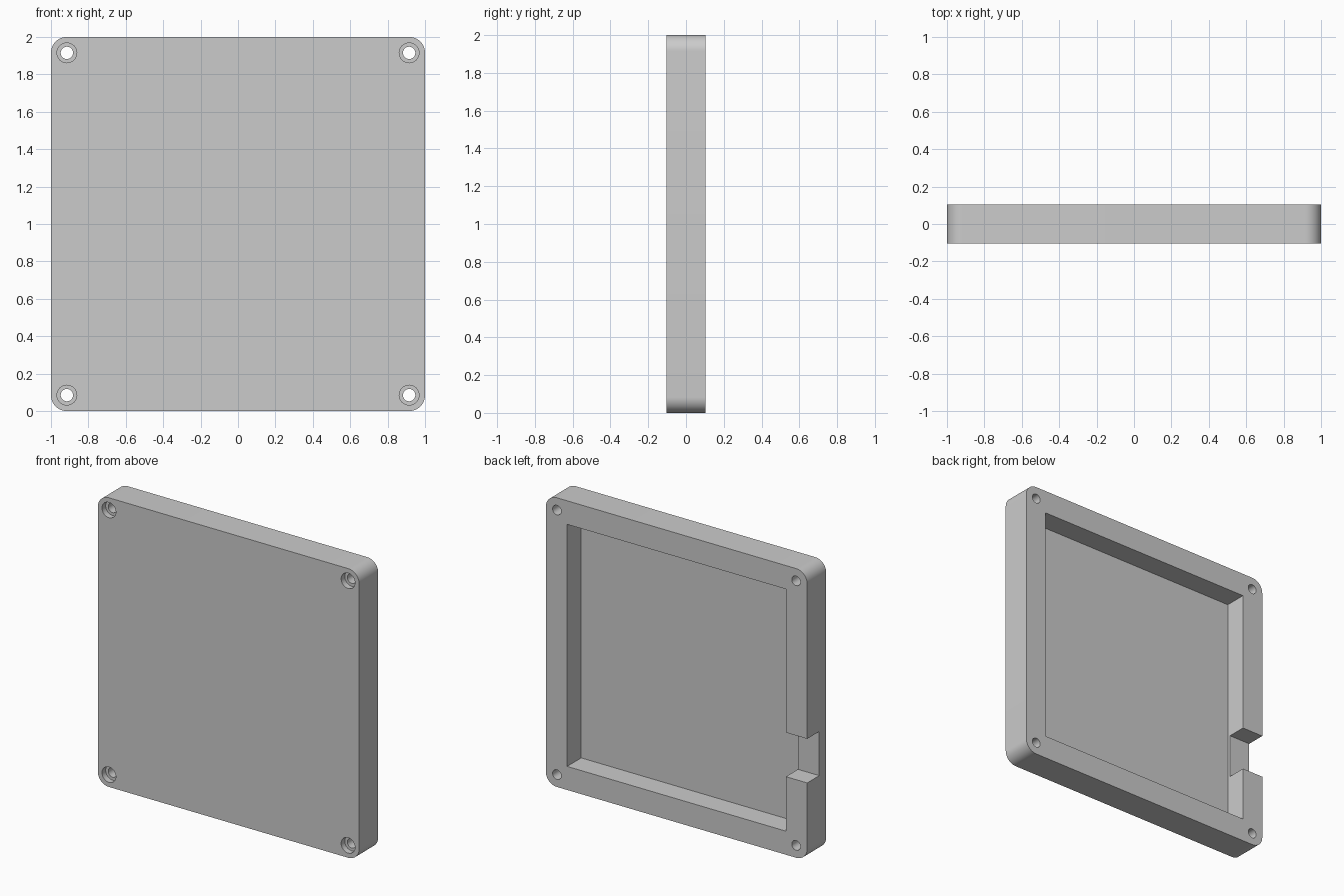
import bpy
import bmesh
from math import cos, sin, pi, radians
from mathutils import Matrix, Vector

cube = bpy.data.objects.get("Cube")
if cube:
    bpy.data.objects.remove(cube, do_unlink=True)

HALF_T = 0.104      # half thickness
CORNER = 0.084      # corner radius
HOLE = 0.915        # screw offset from centre
POCKET = 0.837      # pocket half width
FLOOR_Y = -0.05     # pocket floor
NOTCH_Y = -0.028    # cable notch floor
SEAT_Y = -0.064     # screw head seat

grey = bpy.data.materials.new("light_grey")
grey.use_nodes = True
grey.diffuse_color = (0.6, 0.6, 0.6, 1)
grey.node_tree.nodes["Principled BSDF"].inputs["Base Color"].default_value = (0.6, 0.6, 0.6, 1)


def make_object(name, bm):
    bmesh.ops.recalc_face_normals(bm, faces=bm.faces)
    mesh = bpy.data.meshes.new(name)
    bm.to_mesh(mesh)
    bm.free()
    mesh.materials.append(grey)
    obj = bpy.data.objects.new(name, mesh)
    bpy.context.collection.objects.link(obj)
    return obj


def box(name, low, high):
    low, high = Vector(low), Vector(high)
    bm = bmesh.new()
    bmesh.ops.create_cube(bm, size=1, matrix=Matrix.Translation((low + high) / 2)
                          @ Matrix.Diagonal((high - low).to_4d()))
    return make_object(name, bm)


def cylinder_y(name, x, z, radius, y0, y1):
    bm = bmesh.new()
    bmesh.ops.create_cone(bm, cap_ends=True, segments=40, radius1=radius, radius2=radius,
                          depth=y1 - y0,
                          matrix=Matrix.Translation((x, (y0 + y1) / 2, z))
                          @ Matrix.Rotation(pi / 2, 4, "X"))
    return make_object(name, bm)


def cut(target, cutter):
    mod = target.modifiers.new("cut", "BOOLEAN")
    mod.operation = "DIFFERENCE"
    mod.solver = "EXACT"
    mod.object = cutter
    bpy.context.view_layer.objects.active = target
    bpy.ops.object.modifier_apply(modifier=mod.name)
    bpy.data.objects.remove(cutter, do_unlink=True)


# Rounded square slab
bm = bmesh.new()
steps = 12
outline = []
for i, (sx, sz) in enumerate([(1, 1), (-1, 1), (-1, -1), (1, -1)]):
    for k in range(steps + 1):
        a = (i + k / steps) * pi / 2
        outline.append(bm.verts.new((sx * (1 - CORNER) + CORNER * cos(a), -HALF_T,
                                     1 + sz * (1 - CORNER) + CORNER * sin(a))))
face = bm.faces.new(outline)
extruded = bmesh.ops.extrude_face_region(bm, geom=[face], use_keep_orig=True)
moved = [g for g in extruded["geom"] if isinstance(g, bmesh.types.BMVert)]
bmesh.ops.translate(bm, verts=moved, vec=(0, 2 * HALF_T, 0))
case = make_object("enclosure_lid", bm)

# Square pocket open to the back
cut(case, box("pocket_cutter", (-POCKET, FLOOR_Y, 1 - POCKET), (POCKET, 0.3, 1 + POCKET)))

# Cable notch through one side wall
cut(case, box("notch_cutter", (-1.1, NOTCH_Y, 0.54), (-0.8, 0.3, 0.845)))

# Screw holes with counterbores on the front
for sx in (-1, 1):
    for sz in (-1, 1):
        x, z = sx * HOLE, 1 + sz * HOLE
        cut(case, cylinder_y("head_cutter", x, z, 0.053, -0.3, SEAT_Y))
        cut(case, cylinder_y("hole_cutter", x, z, 0.033, -0.3, 0.3))

# Smooth the round corners and bores, keep edges sharp
bpy.ops.object.select_all(action="DESELECT")
case.select_set(True)
bpy.context.view_layer.objects.active = case
bpy.ops.object.shade_smooth_by_angle(angle=radians(30))
